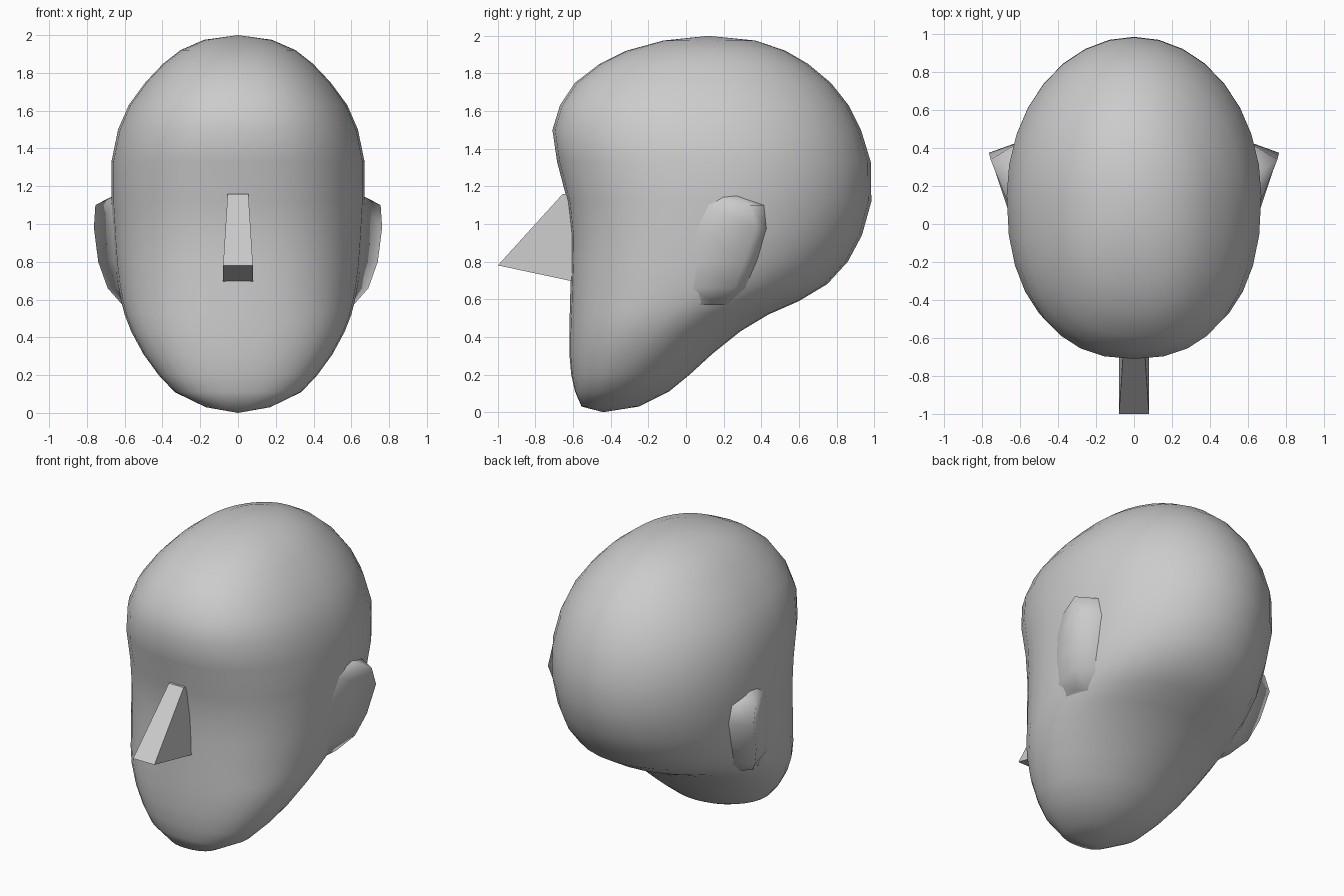
import bpy, bmesh, math

if "Cube" in bpy.data.objects:
    bpy.data.objects.remove(bpy.data.objects["Cube"])


def make_object(name, bm, smooth):
    bmesh.ops.recalc_face_normals(bm, faces=bm.faces)
    for f in bm.faces:
        f.smooth = smooth
    mesh = bpy.data.meshes.new(name)
    bm.to_mesh(mesh)
    bm.free()
    obj = bpy.data.objects.new(name, mesh)
    bpy.context.collection.objects.link(obj)
    return obj


def superellipse(a, w, front, back, centre, power):
    # front half slightly squarer than the back half; angle 0 is the right side
    c, s = math.cos(a), math.sin(a)
    p = power if s < 0 else 2.0
    x = w * math.copysign(abs(c) ** (2 / p), c)
    depth = (back - centre) if s > 0 else (centre - front)
    return x, centre + depth * math.copysign(abs(s) ** (2 / p), s)


# Head: horizontal sections (z, half width, front y, back y, y of widest point)
SECTIONS = [
    (0.03, 0.17, -0.555, -0.25, -0.43),
    (0.11, 0.335, -0.59, -0.09, -0.37),
    (0.20, 0.42, -0.61, 0.02, -0.31),
    (0.31, 0.50, -0.62, 0.14, -0.24),
    (0.43, 0.565, -0.62, 0.29, -0.16),
    (0.52, 0.60, -0.618, 0.44, -0.08),
    (0.59, 0.618, -0.616, 0.60, -0.02),
    (0.68, 0.635, -0.614, 0.75, 0.03),
    (0.80, 0.65, -0.61, 0.86, 0.08),
    (0.94, 0.66, -0.61, 0.935, 0.12),
    (1.12, 0.67, -0.63, 0.985, 0.15),
    (1.33, 0.67, -0.685, 0.982, 0.15),
    (1.50, 0.635, -0.71, 0.93, 0.13),
    (1.63, 0.578, -0.67, 0.865, 0.12),
    (1.75, 0.49, -0.59, 0.77, 0.12),
    (1.85, 0.395, -0.46, 0.65, 0.12),
    (1.92, 0.305, -0.32, 0.53, 0.12),
    (1.975, 0.18, -0.12, 0.37, 0.12),
]
SEGMENTS = 32
bm = bmesh.new()
rings = []
for z, w, front, back, centre in SECTIONS:
    rings.append([bm.verts.new((*superellipse(2 * math.pi * i / SEGMENTS, w, front,
                                              back, centre, 2.35), z))
                  for i in range(SEGMENTS)])
for low, high in zip(rings, rings[1:]):
    for i in range(SEGMENTS):
        j = (i + 1) % SEGMENTS
        bm.faces.new((low[i], low[j], high[j], high[i]))
for ring, pole in ((rings[0], (0, -0.44, 0)), (rings[-1], (0, 0.12, 2.0))):
    tip = bm.verts.new(pole)
    for i in range(SEGMENTS):
        bm.faces.new((ring[i], ring[(i + 1) % SEGMENTS], tip))
make_object("head", bm, True)

# Ears: rows of (z, rim x, rim y, front root x, front root y, back root x, back root y)
EAR = [
    (1.15, 0.66, 0.27, 0.65, 0.17, 0.63, 0.34),
    (1.10, 0.755, 0.34, 0.66, 0.10, 0.62, 0.42),
    (0.98, 0.763, 0.375, 0.655, 0.05, 0.61, 0.43),
    (0.80, 0.74, 0.31, 0.64, 0.02, 0.59, 0.38),
    (0.66, 0.69, 0.255, 0.625, 0.02, 0.56, 0.32),
    (0.57, 0.61, 0.17, 0.60, 0.06, 0.55, 0.22),
]
bm = bmesh.new()
rows = []
for z, rx, ry, fx, fy, bx, by in EAR:
    rows.append([bm.verts.new(p) for p in ((fx, fy, z), (rx, ry, z), (bx, by, z))])
for a, b in zip(rows, rows[1:]):
    for i in range(2):
        bm.faces.new((a[i], a[i + 1], b[i + 1], b[i]))
bm.faces.new(rows[0])
bm.faces.new(rows[-1])
ears = make_object("ears", bm, True)
ears.modifiers.new("mirror", 'MIRROR')

# Nose: flat-sided wedge, profile points (half width, y, z)
bm = bmesh.new()
profile = [(0.055, -0.60, 1.16), (0.055, -0.655, 1.16), (0.079, -1.0, 0.78), (0.079, -0.60, 0.695)]
left = [bm.verts.new((-w, y, z)) for w, y, z in profile]
right = [bm.verts.new((w, y, z)) for w, y, z in profile]
bm.faces.new(left)
bm.faces.new(right)
for i in range(4):
    j = (i + 1) % 4
    bm.faces.new((left[i], left[j], right[j], right[i]))
make_object("nose", bm, False)
